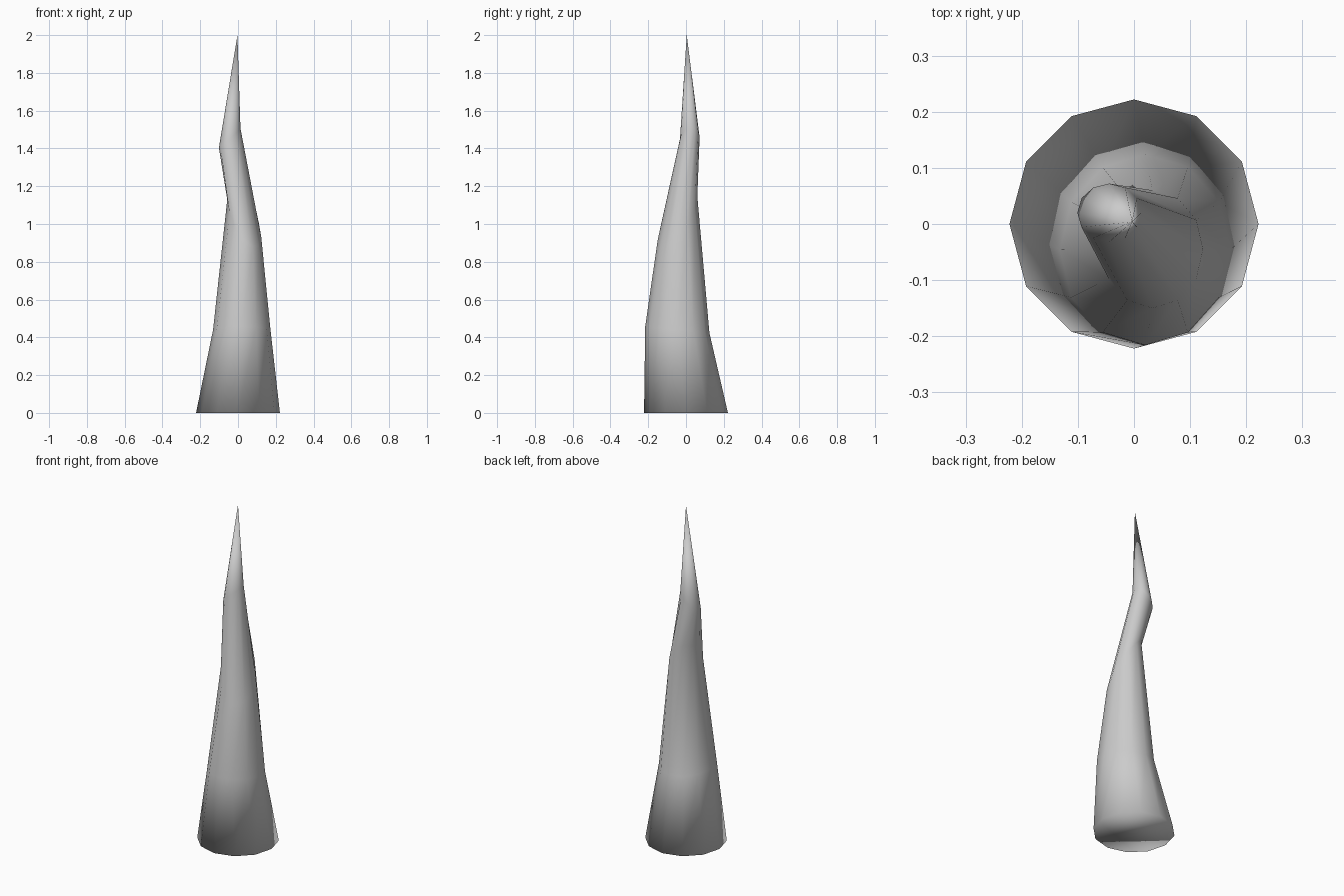
import bpy, bmesh
from math import cos, sin, pi

if "Cube" in bpy.data.objects:
    bpy.data.objects.remove(bpy.data.objects["Cube"])

SIDES = 12
# rings: centre x, y, z, radius x, radius y, tilt along x, tilt along y
RINGS = [
    (0.0, 0.0, 0.0, 0.222, 0.222, 0.0, 0.0),
    (0.02, -0.046, 0.44, 0.152, 0.17, 0.0, -0.1),
    (0.033, -0.045, 1.03, 0.09, 0.105, -1.1, 1.1),
    (-0.044, 0.02, 1.455, 0.057, 0.052, 0.9, 0.1),
]
TIP = (-0.003, 0.004, 2.0)

# bent, tapering spike built as a loft of tilted rings
bm = bmesh.new()
loops = []
for cx, cy, cz, rx, ry, tx, ty in RINGS:
    loop = []
    for i in range(SIDES):
        a = 2 * pi * i / SIDES
        dx, dy = rx * cos(a), ry * sin(a)
        loop.append(bm.verts.new((cx + dx, cy + dy, cz + tx * dx + ty * dy)))
    loops.append(loop)
tip = bm.verts.new(TIP)
for i in range(SIDES):
    j = (i + 1) % SIDES
    for lo, hi in zip(loops, loops[1:]):
        bm.faces.new((lo[i], lo[j], hi[j], hi[i]))
    bm.faces.new((loops[-1][i], loops[-1][j], tip))
bm.faces.new(loops[0][::-1])
bmesh.ops.recalc_face_normals(bm, faces=bm.faces)
for f in bm.faces:
    f.smooth = True

mesh = bpy.data.meshes.new("twisted_spike")
bm.to_mesh(mesh)
bm.free()
bpy.context.collection.objects.link(bpy.data.objects.new("twisted_spike", mesh))
